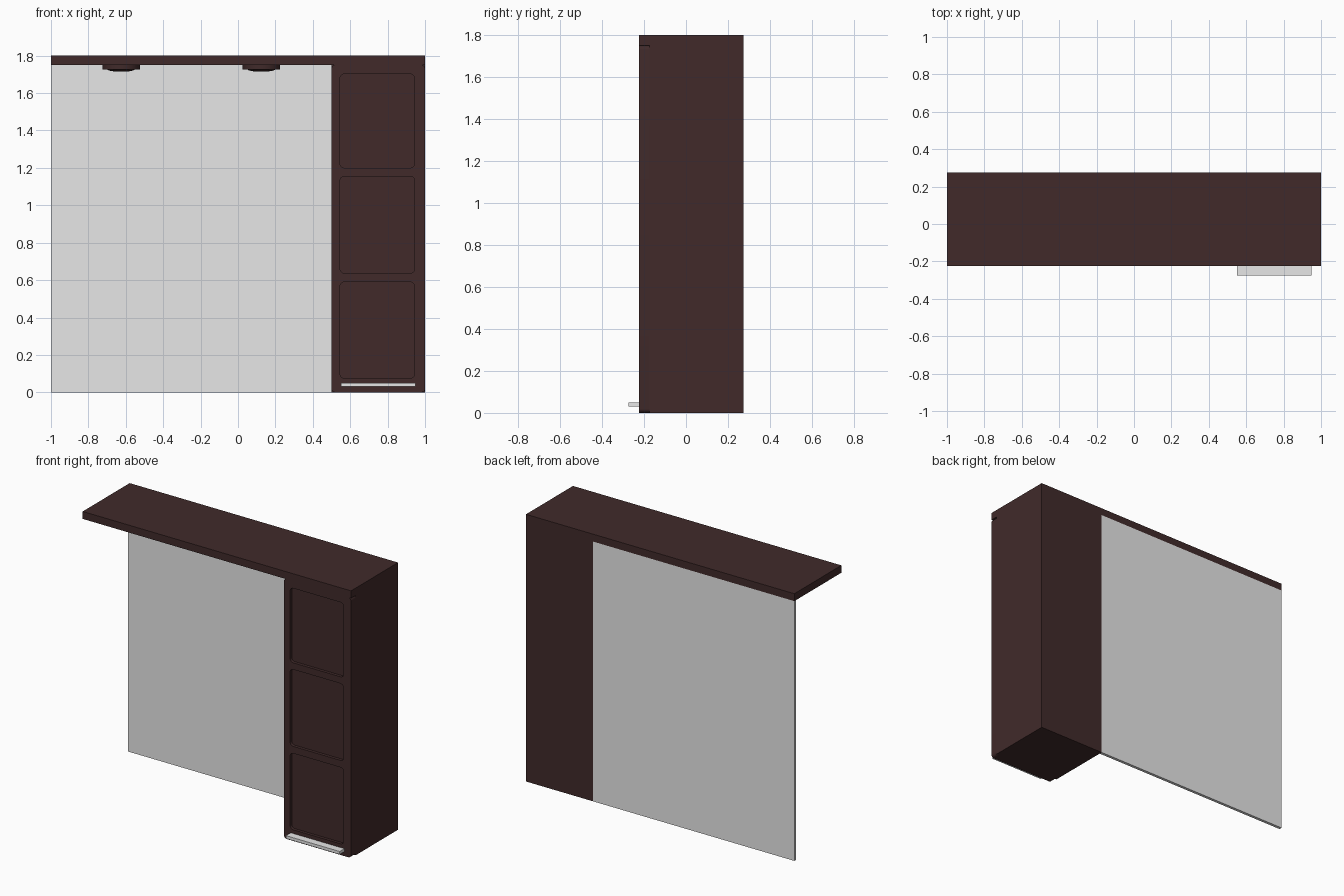
import bpy, bmesh, math

if "Cube" in bpy.data.objects:
    bpy.data.objects.remove(bpy.data.objects["Cube"])


def material(name, rgb):
    m = bpy.data.materials.new(name)
    m.diffuse_color = (*rgb, 1)
    m.use_nodes = True
    m.node_tree.nodes["Principled BSDF"].inputs["Base Color"].default_value = m.diffuse_color
    return m


BROWN = material("dark brown wood", (0.052, 0.023, 0.023))
GREY = material("light grey", (0.8, 0.8, 0.8))


def box(name, lo, hi, mat):
    me = bpy.data.meshes.new(name)
    bm = bmesh.new()
    bmesh.ops.create_cube(bm, size=1)
    for v in bm.verts:
        v.co = [(a + b) / 2 + c * (b - a) for a, b, c in zip(lo, hi, v.co)]
    bm.to_mesh(me)
    bm.free()
    me.materials.append(mat)
    ob = bpy.data.objects.new(name, me)
    bpy.context.collection.objects.link(ob)
    return ob


def rounded_rect(x0, x1, z0, z1, r, steps=6):
    corners = [(x1 - r, z1 - r), (x0 + r, z1 - r), (x0 + r, z0 + r), (x1 - r, z0 + r)]
    pts = []
    for i, (cx, cz) in enumerate(corners):
        for s in range(steps + 1):
            a = math.pi / 2 * (i + s / steps)
            pts.append((cx + r * math.cos(a), cz + r * math.sin(a)))
    return pts


def plate(name, loops, y0, y1, mat):
    """Flat upright plate from an outline and optional holes."""
    cu = bpy.data.curves.new(name, 'CURVE')
    cu.dimensions = '2D'
    cu.fill_mode = 'BOTH'
    cu.extrude = (y1 - y0) / 2
    for pts in loops:
        sp = cu.splines.new('POLY')
        sp.points.add(len(pts) - 1)
        for p, (x, z) in zip(sp.points, pts):
            p.co = (x, z, 0, 1)
        sp.use_cyclic_u = True
    cu.materials.append(mat)
    ob = bpy.data.objects.new(name, cu)
    bpy.context.collection.objects.link(ob)
    ob.rotation_euler.x = math.pi / 2
    ob.location.y = (y0 + y1) / 2
    smooth(ob, convert=True)
    return ob


def smooth(ob, convert=False):
    bpy.ops.object.select_all(action='DESELECT')
    ob.select_set(True)
    bpy.context.view_layer.objects.active = ob
    if convert:
        bpy.ops.object.convert(target='MESH')
    bpy.ops.object.shade_smooth_by_angle(angle=math.radians(30))


def lathe(name, profile, loc, mat, steps=40):
    me = bpy.data.meshes.new(name)
    bm = bmesh.new()
    vs = [bm.verts.new((r, 0, z)) for r, z in profile]
    es = [bm.edges.new(p) for p in zip(vs, vs[1:])]
    bmesh.ops.spin(bm, geom=vs + es, cent=(0, 0, 0), axis=(0, 0, 1),
                   angle=2 * math.pi, steps=steps)
    bmesh.ops.remove_doubles(bm, verts=bm.verts, dist=1e-5)
    bmesh.ops.recalc_face_normals(bm, faces=bm.faces)
    bm.to_mesh(me)
    bm.free()
    me.materials.append(mat)
    ob = bpy.data.objects.new(name, me)
    ob.location = loc
    bpy.context.collection.objects.link(ob)
    smooth(ob)
    return ob


# Carcass, top board and mirror
box("cabinet_body", (0.5, -0.175, 0), (1, 0.275, 1.75), BROWN)
box("top_board", (-1, -0.225, 1.75), (1, 0.275, 1.8), BROWN)
box("mirror", (-1, 0.255, 0), (0.5, 0.275, 1.75), GREY)

# Door with three recessed panels
outline = rounded_rect(0.5, 1.0, 0.0, 1.75, 0.02)
holes = [rounded_rect(0.545, 0.945, z0, z1, 0.025)
         for z0, z1 in ((0.075, 0.59), (0.637, 1.155), (1.2, 1.702))]
plate("door_back", [outline], -0.205, -0.175, BROWN)
plate("door_frame", [outline] + holes, -0.225, -0.205, BROWN)

# Handle ledge
box("handle", (0.55, -0.275, 0.03), (0.95, -0.22, 0.05), GREY)

# Downlights under the board: housing and shallow domed lens
dome = [(0.075 * math.cos(a), -0.022 - 0.014 * math.sin(a))
        for a in (math.pi / 2 * i / 8 for i in range(9))]
dome[-1] = (0, dome[-1][1])
for side, x in (("left", -0.625), ("right", 0.125)):
    lathe(f"lamp_housing_{side}", [(0, 0), (0.1, 0), (0.1, -0.025), (0.075, -0.025),
                                   (0.075, -0.02), (0, -0.02)], (x, 0.025, 1.75), BROWN)
    lathe(f"lamp_lens_{side}", dome, (x, 0.025, 1.75), BROWN)
